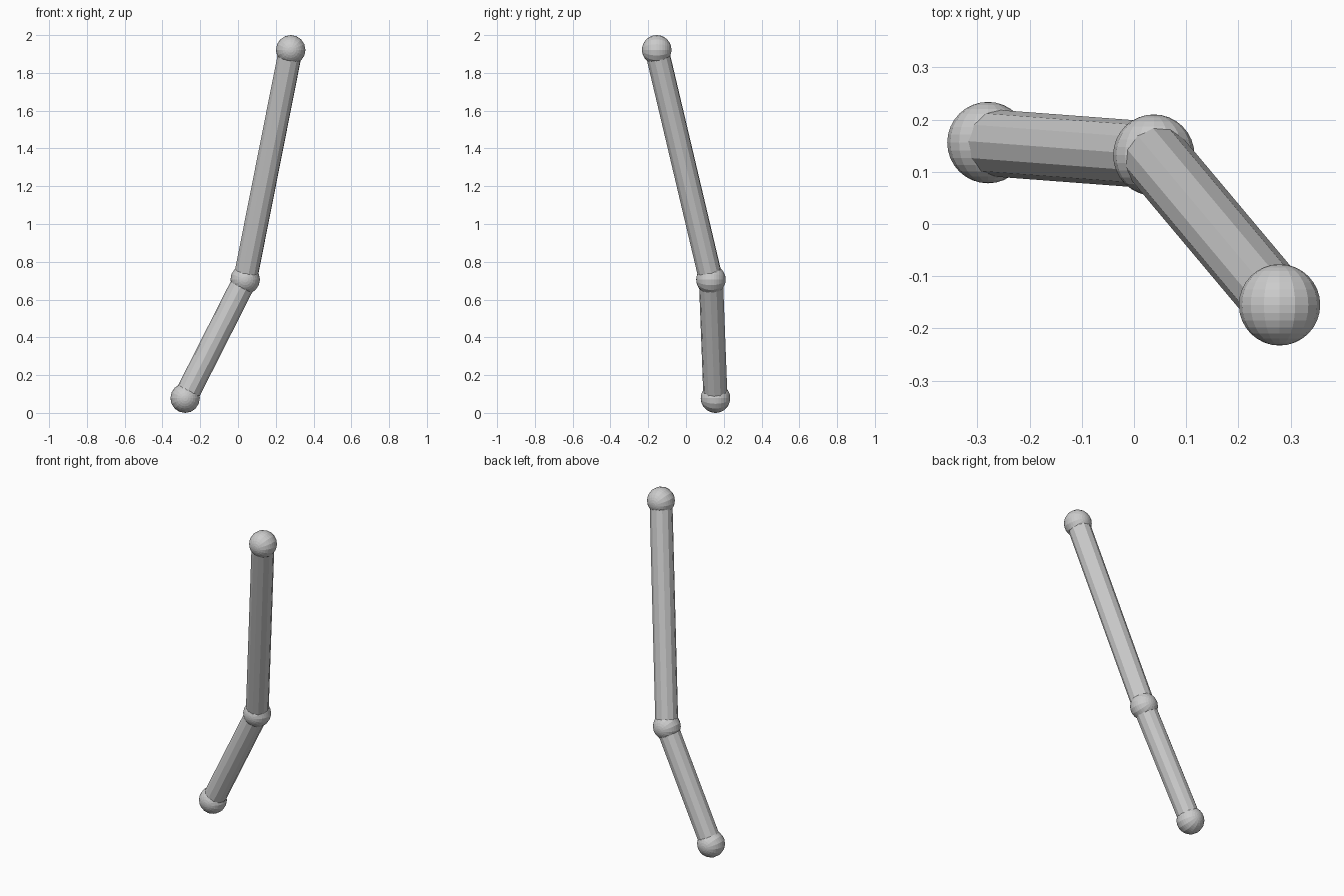
import bpy
from math import radians
from mathutils import Vector

if "Cube" in bpy.data.objects:
    bpy.data.objects.remove(bpy.data.objects["Cube"])

BALL_R, ROD_R = 0.078, 0.064
foot = Vector((-0.28, 0.156, 0.078))
knee = Vector((0.038, 0.132, 0.706))
top = Vector((0.279, -0.155, 1.922))


def ball(name, centre):
    # pole of the sphere lies along y
    bpy.ops.mesh.primitive_uv_sphere_add(segments=16, ring_count=16, radius=BALL_R,
                                         location=centre, rotation=(radians(90), 0, 0))
    bpy.context.object.name = name


def rod(name, a, b):
    axis = b - a
    bpy.ops.mesh.primitive_cylinder_add(vertices=12, radius=ROD_R, depth=axis.length,
                                        location=(a + b) / 2)
    ob = bpy.context.object
    ob.name = name
    ob.rotation_euler = axis.to_track_quat('Z', 'Y').to_euler()


# joints
ball("lower_joint", foot)
ball("middle_joint", knee)
ball("upper_joint", top)

# straight segments between the joints
rod("lower_rod", foot, knee)
rod("upper_rod", knee, top)
